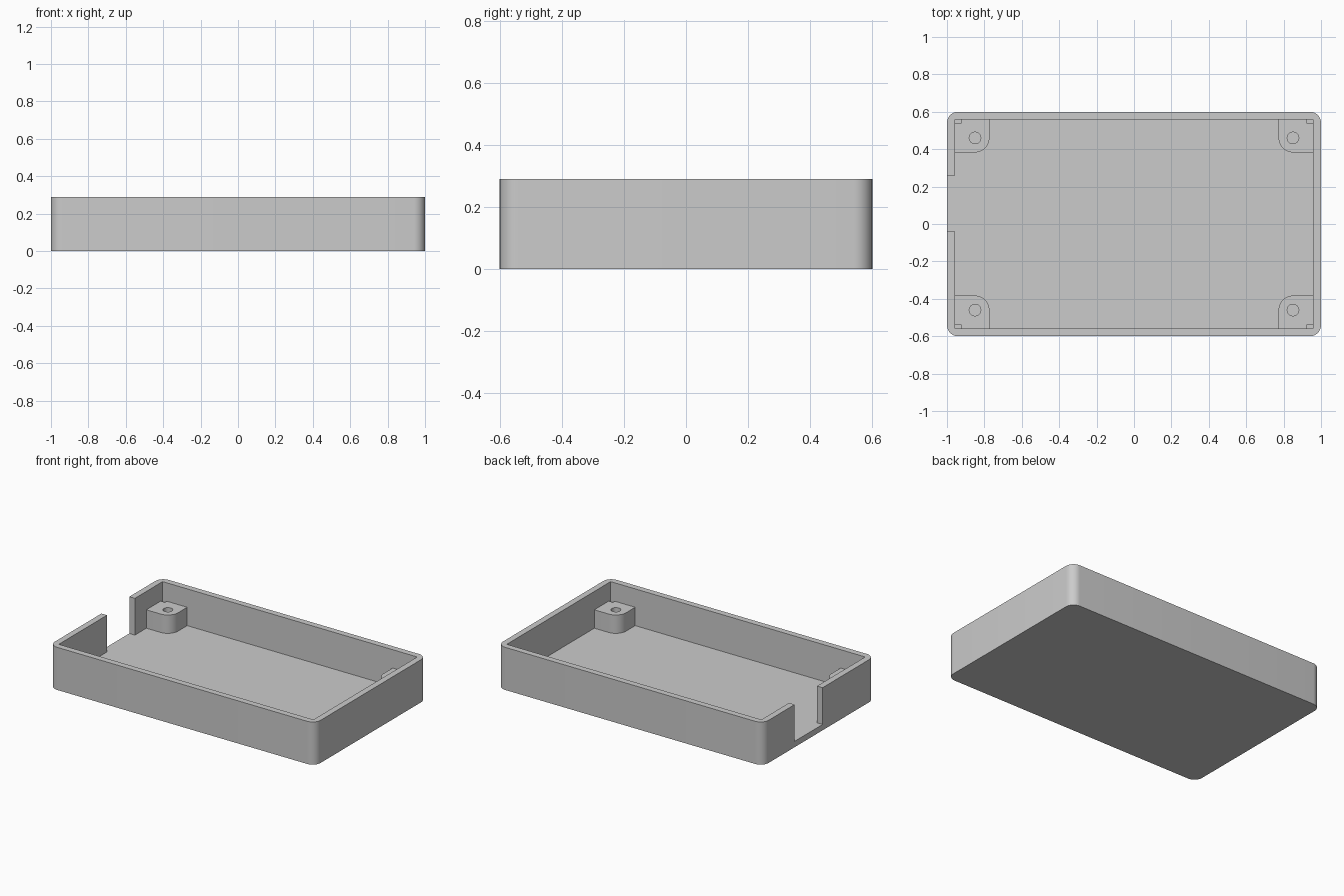
import bpy
import bmesh
from math import cos, sin, pi

cube = bpy.data.objects.get("Cube")
if cube:
    bpy.data.objects.remove(cube, do_unlink=True)

HX, HY, HEIGHT = 1.0, 0.6, 0.29      # outer half sizes and height
IN_X, IN_Y, FLOOR = 0.958, 0.558, 0.04   # cavity half sizes and floor level
BOSS_X, BOSS_Y, BOSS_R, BOSS_TOP = 0.85, 0.46, 0.077, 0.165

grey = bpy.data.materials.new("plain_grey")
grey.use_nodes = True
grey.diffuse_color = (0.6, 0.6, 0.6, 1)
grey.node_tree.nodes["Principled BSDF"].inputs["Base Color"].default_value = (0.6, 0.6, 0.6, 1)


def arc(cx, cy, r, start, end, steps):
    """Points on an arc, angles in quarter turns."""
    angles = [(start + (end - start) * i / steps) * pi / 2 for i in range(steps + 1)]
    return [(cx + r * cos(a), cy + r * sin(a)) for a in angles]


def rect(x0, x1, y0, y1):
    return [(x0, y0), (x1, y0), (x1, y1), (x0, y1)]


def prism(name, outline, z0, z1):
    """Extrude a flat outline from z0 to z1."""
    bm = bmesh.new()
    base = bm.faces.new([bm.verts.new((x, y, z0)) for x, y in outline])
    top = bmesh.ops.extrude_face_region(bm, geom=[base])["geom"]
    verts = [v for v in top if isinstance(v, bmesh.types.BMVert)]
    bmesh.ops.translate(bm, verts=verts, vec=(0, 0, z1 - z0))
    bmesh.ops.recalc_face_normals(bm, faces=bm.faces)
    mesh = bpy.data.meshes.new(name)
    bm.to_mesh(mesh)
    bm.free()
    mesh.materials.append(grey)
    obj = bpy.data.objects.new(name, mesh)
    bpy.context.collection.objects.link(obj)
    return obj


def activate(obj):
    bpy.ops.object.select_all(action='DESELECT')
    obj.select_set(True)
    bpy.context.view_layer.objects.active = obj


def cut(obj, cutter):
    """Subtract the cutter, then discard it."""
    cutter.hide_render = True
    mod = obj.modifiers.new("cut", 'BOOLEAN')
    mod.operation = 'DIFFERENCE'
    mod.solver = 'EXACT'
    mod.object = cutter
    activate(obj)
    bpy.ops.object.modifier_apply(modifier=mod.name)
    bpy.data.objects.remove(cutter, do_unlink=True)


def smooth(obj):
    activate(obj)
    bpy.ops.object.shade_smooth_by_angle(angle=pi / 6)


# Open tray with rounded outer corners
R = 0.06
outline = []
for quarter, (sx, sy) in enumerate([(1, 1), (-1, 1), (-1, -1), (1, -1)]):
    outline += arc(sx * (HX - R), sy * (HY - R), R, quarter, quarter + 1, 10)
tray = prism("tray", outline, 0, HEIGHT)
cut(tray, prism("cavity", rect(-IN_X, IN_X, -IN_Y, IN_Y), FLOOR, HEIGHT + 0.1))

# Cable opening in the short wall, level with the floor
cut(tray, prism("opening", rect(-HX - 0.1, -IN_X + 0.1, -0.04, 0.26), FLOOR, HEIGHT + 0.1))
smooth(tray)

# Screw bosses: rounded inward corner, relief step in the tray corner
for sx, side in ((1, "left"), (-1, "right")):
    for sy, end in ((-1, "front"), (1, "back")):
        far_x, far_y = IN_X + 0.01, IN_Y + 0.01
        step_x, step_y = IN_X - 0.032, IN_Y - 0.02
        shape = arc(BOSS_X, BOSS_Y, BOSS_R, 2, 3, 12)
        shape += [(far_x, BOSS_Y - BOSS_R), (far_x, step_y), (step_x, step_y),
                  (step_x, far_y), (BOSS_X - BOSS_R, far_y)]
        boss = prism(f"{end}_{side}_boss", [(sx * x, sy * y) for x, y in shape],
                     FLOOR - 0.01, BOSS_TOP)
        hole = arc(sx * BOSS_X, sy * BOSS_Y, 0.031, 0, 4, 32)[:-1]
        cut(boss, prism("screw_hole", hole, 0, HEIGHT))
        smooth(boss)
